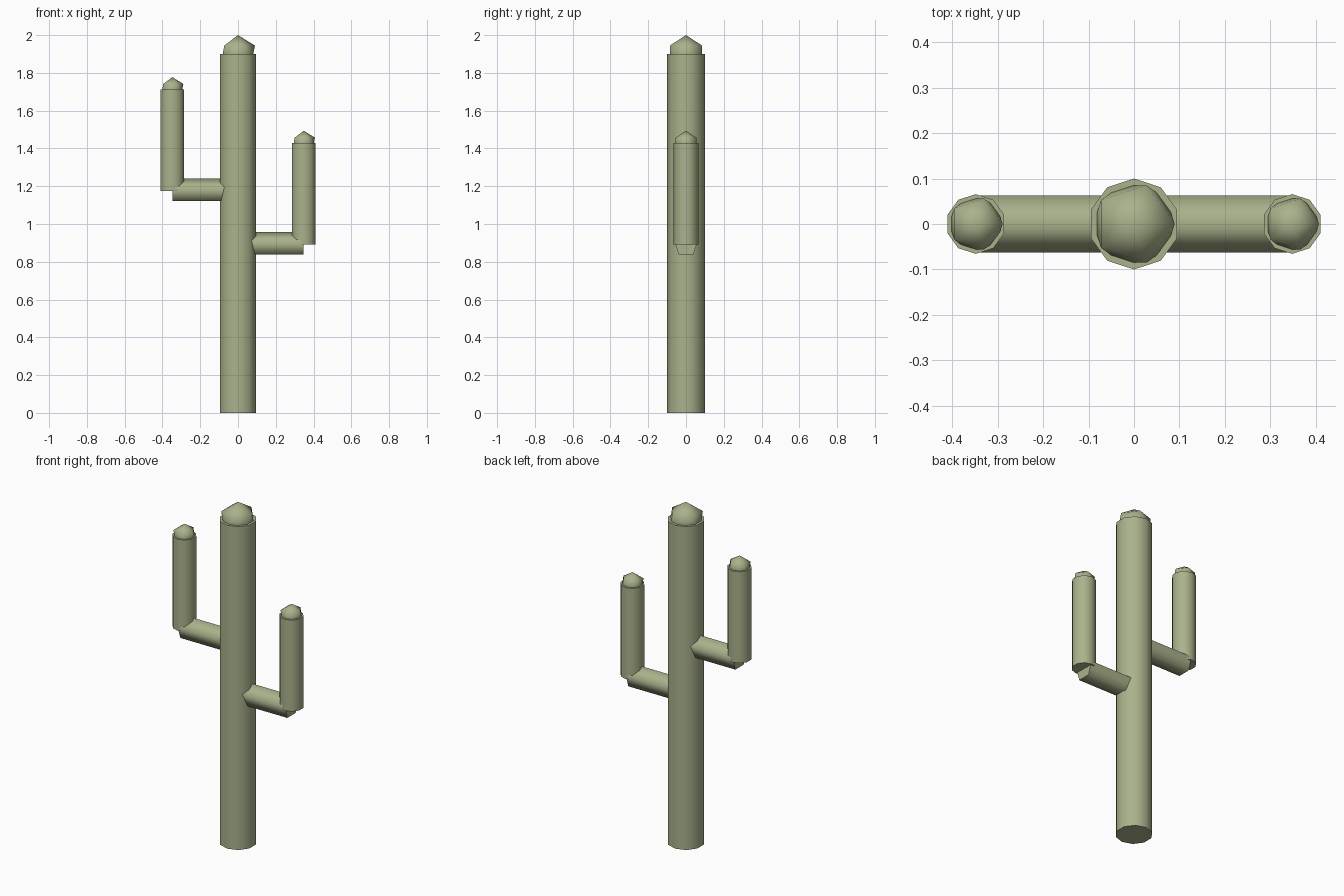
import bpy
from math import radians

if "Cube" in bpy.data.objects:
    bpy.data.objects.remove(bpy.data.objects["Cube"])

green = bpy.data.materials.new("cactus_green")
green.diffuse_color = (0.40, 0.445, 0.26, 1)
green.use_nodes = True
green.node_tree.nodes["Principled BSDF"].inputs["Base Color"].default_value = green.diffuse_color


def finish(name):
    ob = bpy.context.object
    ob.name = name
    ob.data.materials.append(green)
    # end caps stay sharp, sides are smooth
    bpy.ops.object.shade_smooth_by_angle(angle=radians(80))
    return ob


def column(name, x, z0, z1, r):
    """Ten-sided upright stem with a half-sunk icosahedron tip."""
    bpy.ops.mesh.primitive_cylinder_add(vertices=10, radius=r, depth=z1 - z0,
                                        location=(x, 0, (z0 + z1) / 2))
    finish(name)
    bpy.ops.mesh.primitive_ico_sphere_add(subdivisions=1, radius=r, location=(x, 0, z1))
    finish(name + "_tip")


def branch(name, x0, x1, z, r):
    """Five-sided horizontal stem along x, one ridge pointing up."""
    bpy.ops.mesh.primitive_cylinder_add(vertices=5, radius=r, depth=abs(x1 - x0),
                                        location=((x0 + x1) / 2, 0, z),
                                        rotation=(radians(90), 0, radians(90)))
    finish(name)


ARM_R = 0.0657
ARM_X = 0.348

# main stem
column("trunk", 0, 0, 1.9, 0.1)

# two arms at different heights: side, base height, top height
for side, sx, z0, z1 in (("left", -1, 1.175, 1.712), ("right", 1, 0.891, 1.428)):
    branch(side + "_branch", 0, sx * ARM_X, z0, ARM_R)
    column(side + "_arm", sx * ARM_X, z0, z1, ARM_R)
